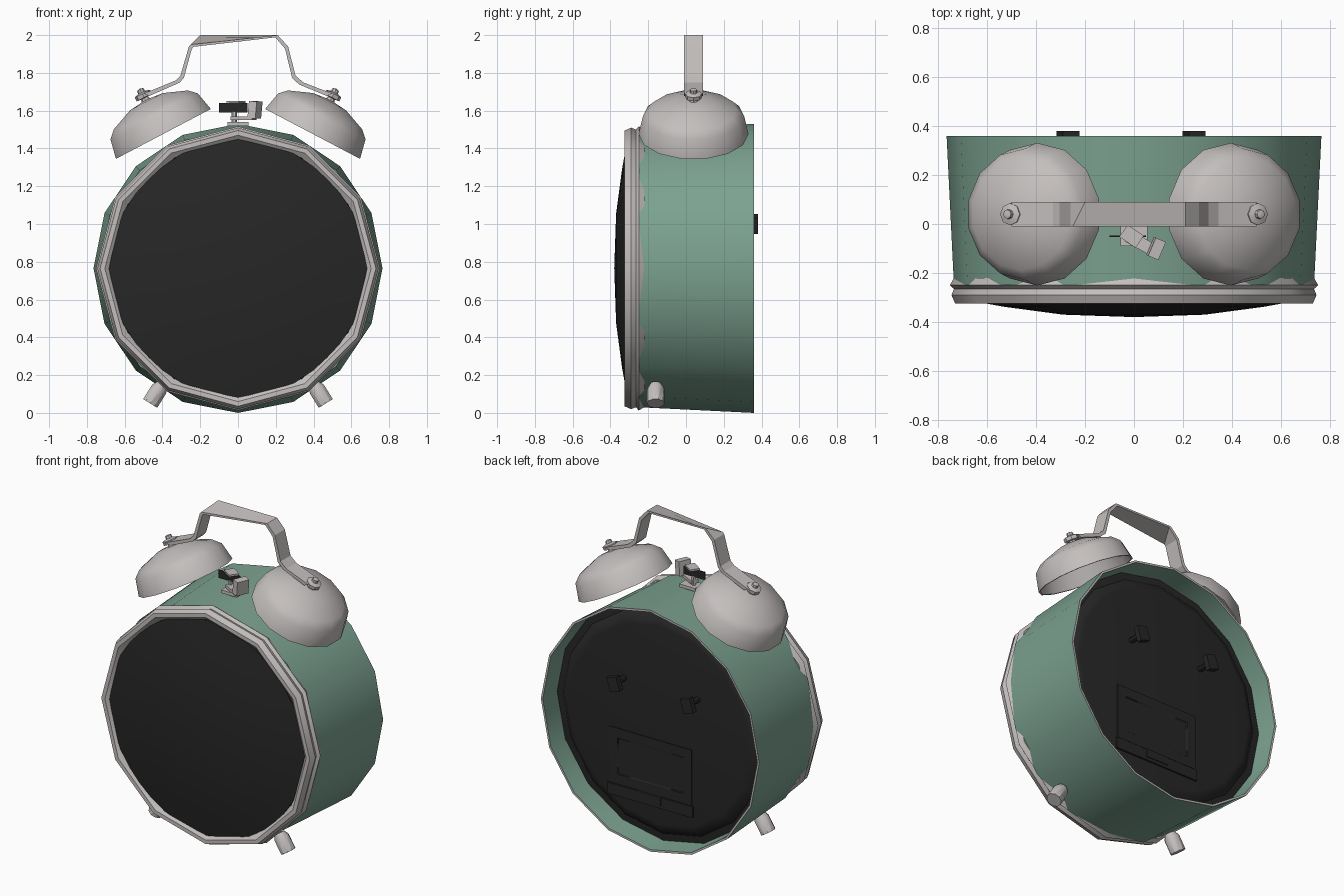
import bpy, bmesh, math
from mathutils import Vector, Matrix

cube = bpy.data.objects.get("Cube")
if cube:
    bpy.data.objects.remove(cube, do_unlink=True)


def material(name, color):
    m = bpy.data.materials.new(name)
    m.use_nodes = True
    m.diffuse_color = (*color, 1)
    m.node_tree.nodes["Principled BSDF"].inputs["Base Color"].default_value = (*color, 1)
    return m


GREEN = material("sage green", (0.20, 0.36, 0.28))
METAL = material("warm grey metal", (0.55, 0.52, 0.51))
BLACK = material("soft black", (0.02, 0.02, 0.02))
MID = Vector((0, 0, 0.765))


def finish(name, bm, mats, angle=35):
    bmesh.ops.remove_doubles(bm, verts=bm.verts, dist=0.0005)
    bmesh.ops.recalc_face_normals(bm, faces=bm.faces)
    me = bpy.data.meshes.new(name)
    bm.to_mesh(me)
    bm.free()
    ob = bpy.data.objects.new(name, me)
    bpy.context.collection.objects.link(ob)
    for m in mats:
        me.materials.append(m)
    bpy.ops.object.select_all(action="DESELECT")
    ob.select_set(True)
    bpy.context.view_layer.objects.active = ob
    bpy.ops.object.shade_smooth_by_angle(angle=math.radians(angle))
    return ob


def lathe(name, profile, sides, mat, at=MID, axis=(0, 1, 0), closed=False, extra=None):
    """Turn (radius, height) points about an axis through a point."""
    bm = bmesh.new()
    frame = Matrix.Translation(at) @ Vector(axis).to_track_quat("Z", "Y").to_matrix().to_4x4()
    rings = []
    for r, h in profile:
        r = max(r, 0.00001)
        turn = [2 * math.pi * i / sides for i in range(sides)]
        rings.append([bm.verts.new(frame @ Vector((r * math.cos(a), r * math.sin(a), h)))
                      for a in turn])
    pairs = list(zip(rings, rings[1:]))
    if closed:
        pairs.append((rings[-1], rings[0]))
    for a, b in pairs:
        for i in range(sides):
            j = (i + 1) % sides
            bm.faces.new((a[i], a[j], b[j], b[i]))
    return finish(name, bm, [mat] + ([extra] if extra else []))


def box(name, size, at, mat, turn=0, tilt=0):
    bm = bmesh.new()
    m = (Matrix.Translation(at) @ Matrix.Rotation(turn, 4, "Z")
         @ Matrix.Rotation(tilt, 4, "Y") @ Matrix.Diagonal((*size, 1)))
    bmesh.ops.create_cube(bm, size=1, matrix=m)
    return finish(name, bm, [mat])


# Case: open shell with a bright back edge
case = lathe("case", [(0.69, -0.25), (0.735, -0.25), (0.765, 0.36), (0.752, 0.36), (0.745, 0.22)],
             16, GREEN, extra=METAL)
for p in case.data.polygons:
    if p.center.y > 0.355:
        p.material_index = 1

# Bezel and domed face
lathe("bezel", [(0.735, -0.22), (0.752, -0.25), (0.735, -0.265), (0.745, -0.29), (0.73, -0.325),
                (0.705, -0.325), (0.675, -0.30), (0.675, -0.22)], 12, METAL, closed=True)
lathe("face", [(0.685, -0.28), (0.683, -0.31), (0.53, -0.338), (0.29, -0.37), (0, -0.38)],
      16, BLACK)

# Recessed back panel with a raised centre
lathe("back_panel", [(0.75, 0.225), (0.70, 0.23), (0.665, 0.262), (0.63, 0.267), (0, 0.267)],
      16, BLACK)

# Battery door with a sunken window, latch bar and clip
door = box("battery_door", (0.58, 0.03, 0.35), (0.06, 0.258, 0.495), BLACK)
bm = bmesh.new()
bm.from_mesh(door.data)
back = [f for f in bm.faces if f.normal.y > 0.9]
bmesh.ops.inset_region(bm, faces=back, thickness=0.085)
bmesh.ops.inset_region(bm, faces=back, thickness=0.006, depth=-0.005)
bm.to_mesh(door.data)
bm.free()
box("latch_bar", (0.60, 0.016, 0.07), (0.06, 0.27, 0.28), BLACK)
box("latch_clip", (0.16, 0.026, 0.05), (0.06, 0.27, 0.29), BLACK)

# Winding keys
for name, x in (("alarm_key", 0.245), ("time_key", -0.27)):
    spot = Vector((x, 0, 1.0))
    lathe(name + "_stem", [(0.018, 0.25), (0.018, 0.34), (0, 0.34)], 8, BLACK, at=spot)
    box(name + "_grip", (0.07, 0.035, 0.09), (x, 0.363, 1.0), BLACK, tilt=0.3)

# Bells, bell knobs and feet
for side, s in (("right", -1), ("left", 1)):
    axis = Vector((s * 0.465, 0, 0.885))
    base = Vector((s * 0.395, 0.04, 1.477))
    lathe(side + "_bell", [(0, 0.203), (0.10, 0.193), (0.228, 0.143), (0.268, 0.105), (0.291, 0),
                           (0.281, 0), (0.255, 0.10), (0.215, 0.13), (0, 0.185)],
          14, METAL, at=base, axis=axis)
    lathe(side + "_bell_knob", [(0.03, 0.19), (0.02, 0.215), (0.045, 0.218), (0.045, 0.24),
                                (0.02, 0.248), (0.018, 0.265), (0, 0.27)],
          8, METAL, at=base, axis=axis)
    lathe(side + "_foot", [(0, 0), (0.046, 0), (0.046, 0.09), (0.03, 0.12)], 10, METAL,
          at=Vector((s * 0.465, -0.16, 0.05)), axis=(-s * 0.53, 0, 0.85))

# Handle: a flat strap whose front edge dips at one corner
path = [(-0.50, 1.69), (-0.33, 1.76), (-0.305, 1.785), (-0.26, 1.94), (-0.20, 2.0),
        (0.21, 2.0), (0.265, 1.94), (0.305, 1.785), (0.345, 1.75), (0.50, 1.69)]
front = list(path)
front[4] = (-0.25, 1.95)
bm = bmesh.new()
sections = []
for (fx, fz), (bx, bz) in zip(front, path):
    corners = ((fx, -0.01, fz), (bx, 0.09, bz),
               (bx * 0.94, 0.09, bz - 0.012), (fx * 0.94, -0.01, fz - 0.012))
    sections.append([bm.verts.new(c) for c in corners])
for a, b in zip(sections, sections[1:]):
    for i in range(4):
        j = (i + 1) % 4
        bm.faces.new((a[i], a[j], b[j], b[i]))
for end in (sections[0], sections[-1]):
    bm.faces.new(end)
finish("handle", bm, [METAL], 20)

# Hammer between the bells
box("hammer_base", (0.11, 0.08, 0.02), (0.0, -0.05, 1.53), METAL)
lathe("hammer_post", [(0.014, 0), (0.014, 0.065), (0, 0.065)], 6, METAL,
      at=Vector((-0.02, -0.05, 1.53)), axis=(0, 0, 1))
box("hammer_bar", (0.15, 0.006, 0.05), (-0.025, -0.05, 1.615), BLACK)
box("hammer_cap", (0.08, 0.06, 0.012), (-0.01, -0.05, 1.646), METAL, turn=-0.6)
box("hammer_arm", (0.13, 0.05, 0.02), (0.03, -0.08, 1.56), METAL, turn=-0.5)
box("hammer_head", (0.045, 0.08, 0.09), (0.09, -0.10, 1.605), METAL, turn=-0.4, tilt=0.1)
